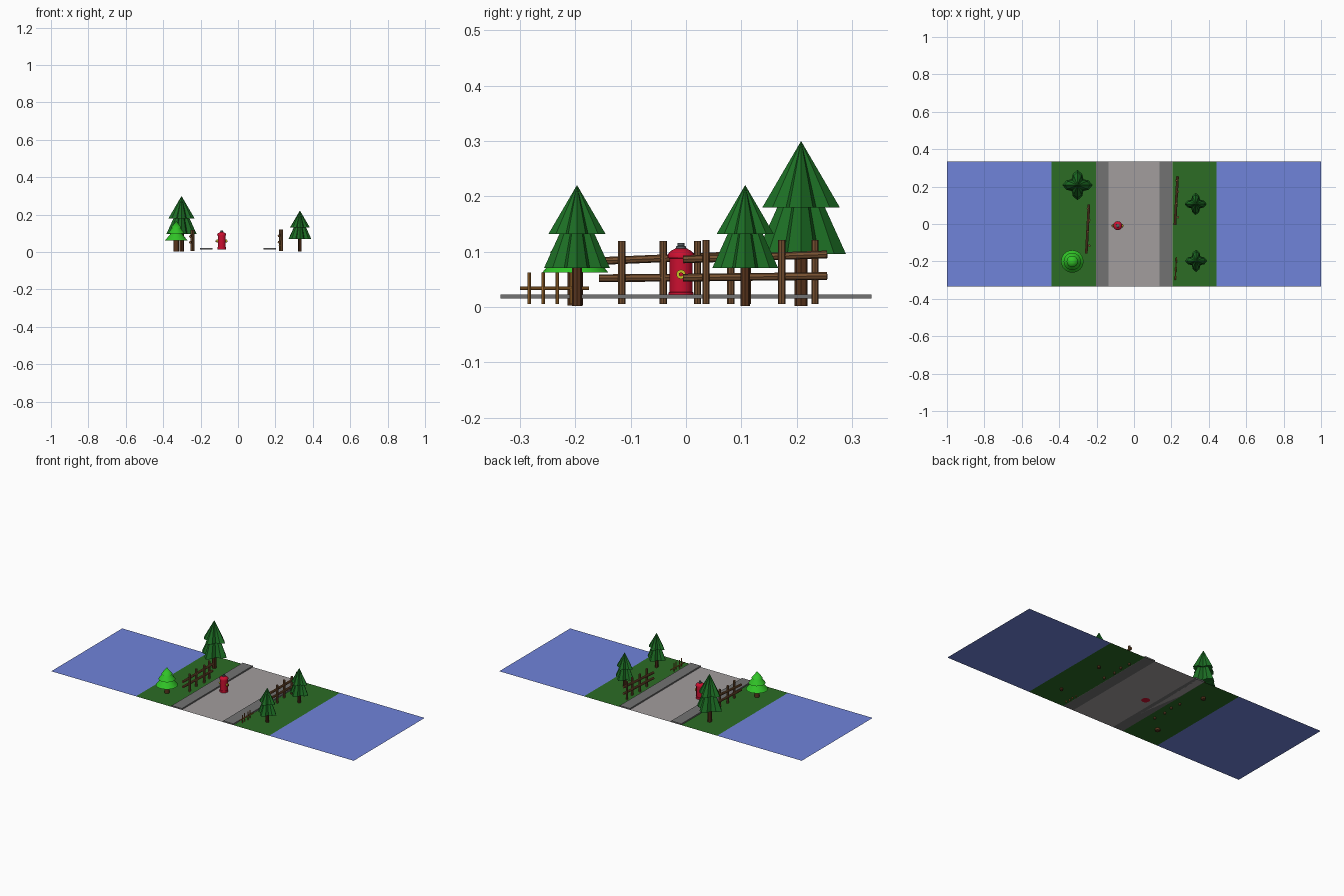
import bpy, bmesh, math
from mathutils import Vector

if "Cube" in bpy.data.objects:
    bpy.data.objects.remove(bpy.data.objects["Cube"])

GROUND = 0.015


def material(name, r, g, b):
    m = bpy.data.materials.new(name)
    m.diffuse_color = (r, g, b, 1)
    m.use_nodes = True
    m.node_tree.nodes["Principled BSDF"].inputs["Base Color"].default_value = m.diffuse_color
    return m


WATER = material("water", 0.16, 0.23, 0.70)
GRASS = material("grass", 0.025, 0.15, 0.018)
ROAD = material("road", 0.36, 0.34, 0.34)
PAVING = material("paving", 0.17, 0.17, 0.17)
PINE = material("pine", 0.012, 0.16, 0.018)
LIME = material("lime", 0.03, 0.55, 0.02)
BARK = material("bark", 0.10, 0.035, 0.012)
WOOD = material("wood", 0.18, 0.08, 0.03)
PALE_WOOD = material("pale_wood", 0.38, 0.16, 0.03)
RED = material("red", 0.60, 0.005, 0.03)
YELLOW = material("yellow", 0.55, 0.55, 0.02)
STEEL = material("steel", 0.10, 0.12, 0.13)


def build(name, bm, mat, smooth=False):
    bmesh.ops.recalc_face_normals(bm, faces=bm.faces)
    me = bpy.data.meshes.new(name)
    bm.to_mesh(me)
    bm.free()
    ob = bpy.data.objects.new(name, me)
    bpy.context.collection.objects.link(ob)
    me.materials.append(mat)
    if smooth:
        bpy.ops.object.select_all(action='DESELECT')
        ob.select_set(True)
        bpy.context.view_layer.objects.active = ob
        bpy.ops.object.shade_smooth_by_angle(angle=math.radians(40))
    return ob


def sheet(name, x0, x1, mat):
    bm = bmesh.new()
    bm.faces.new([bm.verts.new((x, y, GROUND)) for x, y in
                  ((x0, -0.335), (x1, -0.335), (x1, 0.335), (x0, 0.335))])
    ob = build(name, bm, mat)
    if ob.data.polygons[0].normal.z < 0:
        ob.data.flip_normals()


def slab(name, x0, x1, z0, z1, mat):
    bm = bmesh.new()
    bmesh.ops.create_cube(bm, size=1)
    for v in bm.verts:
        v.co = ((x0 + x1) / 2 + v.co.x * (x1 - x0), v.co.y * 0.67,
                (z0 + z1) / 2 + v.co.z * (z1 - z0))
    build(name, bm, mat)


def rod(name, a, b, r, mat, sides=8):
    a, b = Vector(a), Vector(b)
    d = b - a
    bm = bmesh.new()
    bmesh.ops.create_cone(bm, cap_ends=True, segments=sides, radius1=r, radius2=r, depth=d.length)
    rot = d.to_track_quat('Z', 'Y')
    for v in bm.verts:
        v.co = rot @ v.co + (a + b) / 2
    build(name, bm, mat, sides > 8)


def lathe(name, x, y, profile, mat, sides=24, star=(1,)):
    """Spin (radius, z) points round z; star scales the radius of successive sides."""
    bm = bmesh.new()
    rings = []
    for r, z in profile:
        if r == 0:
            rings.append([bm.verts.new((x, y, z))] * sides)
            continue
        rings.append([bm.verts.new((x + r * star[i % len(star)] * math.cos(math.tau * i / sides),
                                    y + r * star[i % len(star)] * math.sin(math.tau * i / sides), z))
                      for i in range(sides)])
    for p, q in zip(rings, rings[1:]):
        for i in range(sides):
            j = (i + 1) % sides
            bm.faces.new(list(dict.fromkeys((p[i], p[j], q[j], q[i]))))
    return build(name, bm, mat, len(star) == 1)


def pine(x, y, s):
    # Trunk and two folded, four-lobed tiers
    rod("pine_trunk", (x, y, 0.002), (x, y, 0.15 * s), 0.012 * s, BARK)
    for r, z0, z1 in ((0.081, 0.096, 0.275), (0.070, 0.180, 0.300)):
        lathe("pine_tier", x, y, [(0, z0 * s + 0.012 * s), (r * s, z0 * s), (0, z1 * s)],
              PINE, 16, (1, 0.80, 0.55, 0.80))


def fence(x, y, s, mat, rails, top):
    # Four posts and slightly crooked rails
    for i, o in enumerate((0.041, 0.116, 0.178, 0.238) if s == 1 else (0.035, 0.088, 0.140, 0.192)):
        px = x + 0.004 * (-1) ** i * s
        rod("fence_post", (px, y + o * s, 0.005), (px, y + o * s, top), 0.0065 * s, mat)
    for z0, z1 in rails:
        rod("fence_rail", (x - 0.012 * s, y, z0), (x + 0.002 * s, y + 0.26 * s, z1), 0.007 * s, mat)


# Water, grass and road surfaces, raised pavements
sheet("road", -0.2, 0.205, ROAD)
for side, s in (("left", -1), ("right", 1)):
    sheet(side + "_water", *sorted((s * 0.44, s)), WATER)
    sheet(side + "_grass", *sorted((s * 0.2025, s * 0.44)), GRASS)
    slab(side + "_pavement", *sorted((s * 0.137, s * 0.2035)), GROUND, 0.023, PAVING)

# Dark pines
pine(-0.302, 0.208, 1)
pine(0.330, 0.107, 0.735)
pine(0.332, -0.197, 0.735)

# Light green tree with three round tiers
rod("round_tree_trunk", (-0.33, -0.2, 0.003), (-0.33, -0.2, 0.07), 0.014, BARK, 12)
for r0, r1, z0, z1 in ((0.060, 0.022, 0.062, 0.108), (0.046, 0.014, 0.098, 0.140),
                       (0.030, 0.0, 0.128, 0.166)):
    prof = [(0, z0), (r0, z0), (r1, z1)] + ([(0, z1)] if r1 else [])
    lathe("round_tree_tier", -0.33, -0.2, prof, LIME)

# Fences
fence(-0.243, -0.157, 1, WOOD, ((0.083, 0.094), (0.052, 0.054)), 0.119)
fence(0.231, -0.005, 1, WOOD, ((0.086, 0.095), (0.053, 0.056)), 0.121)
fence(0.226, -0.300, 0.48, PALE_WOOD, ((0.034, 0.034),), 0.062)

# Hydrant
hx, hy = -0.087, -0.009
lathe("hydrant_body", hx, hy,
      [(0, GROUND), (0.023, GROUND), (0.023, 0.026), (0.021, 0.027), (0.021, 0.088),
       (0.024, 0.089), (0.024, 0.095), (0.019, 0.101), (0.010, 0.106), (0, 0.107)], RED)
lathe("hydrant_cap", hx, hy,
      [(0, 0.104), (0.010, 0.104), (0.009, 0.109), (0.006, 0.111), (0.006, 0.116), (0, 0.116)], STEEL, 12)
for s in (-1, 1):
    rod("hydrant_nozzle", (hx + s * 0.015, hy, 0.059), (hx + s * 0.027, hy, 0.059), 0.0085, YELLOW, 12)
    rod("hydrant_nozzle_nut", (hx + s * 0.026, hy, 0.059), (hx + s * 0.032, hy, 0.059), 0.004, RED, 6)
